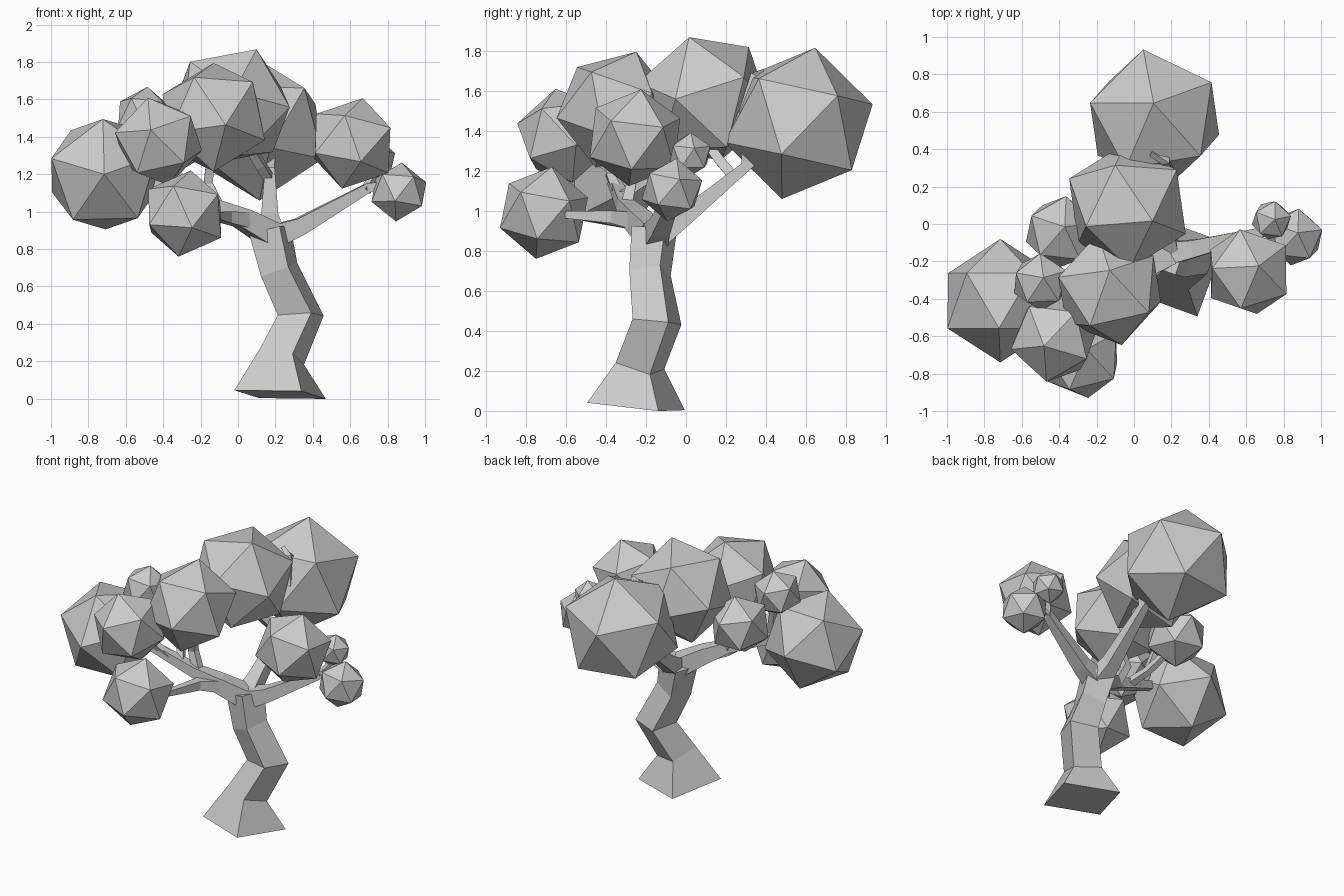
import bpy, bmesh
from math import cos, sin, tau, radians
from mathutils import Vector, Matrix

if "Cube" in bpy.data.objects:
    bpy.data.objects.remove(bpy.data.objects["Cube"])


def make_object(name, bm):
    bmesh.ops.recalc_face_normals(bm, faces=bm.faces)
    me = bpy.data.meshes.new(name)
    bm.to_mesh(me)
    bm.free()
    ob = bpy.data.objects.new(name, me)
    bpy.context.collection.objects.link(ob)
    return ob


def tube(name, path, ref, turn=0.0, sides=4):
    """Square limb along (x, y, z, radius) points."""
    bm = bmesh.new()
    pts = [Vector(p[:3]) for p in path]
    rings = []
    for i, p in enumerate(pts):
        t = (pts[min(i + 1, len(pts) - 1)] - pts[max(i - 1, 0)]).normalized()
        u = Vector(ref)
        u = (u - t * u.dot(t)).normalized()
        v = t.cross(u)
        r = path[i][3]
        angles = [turn + tau * k / sides for k in range(sides)]
        rings.append([bm.verts.new(p + (u * cos(a) + v * sin(a)) * r) for a in angles])
    for lo, hi in zip(rings, rings[1:]):
        for k in range(sides):
            n = (k + 1) % sides
            bm.faces.new((lo[k], lo[n], hi[n], hi[k]))
    bm.faces.new(rings[0][::-1])
    bm.faces.new(rings[-1])
    return make_object(name, bm)


def frame(a, b):
    """Orthonormal basis from a corner direction and a neighbouring corner."""
    a = Vector(a).normalized()
    b = Vector(b)
    b = (b - a * b.dot(a)).normalized()
    return Matrix((a, b, a.cross(b))).transposed()


def leaf_clump(name, centre, r, a, b):
    """Icosahedron turned so two neighbouring corners point along a and b."""
    bm = bmesh.new()
    bmesh.ops.create_icosphere(bm, subdivisions=1, radius=r)
    bm.verts.ensure_lookup_table()
    v0 = bm.verts[0]
    v1 = v0.link_edges[0].other_vert(v0)
    rot = frame(a, b) @ frame(v0.co, v1.co).transposed()
    bmesh.ops.transform(bm, matrix=Matrix.Translation(centre) @ rot.to_4x4(), verts=bm.verts)
    return make_object(name, bm)


# Crooked trunk with a flared square foot
tube("trunk", [(.225, -.25, .022, .27), (.235, -.23, .225, .135), (.335, -.145, .445, .135),
               (.22, -.18, .69, .115), (.17, -.16, .90, .125)], (cos(radians(25)), sin(radians(25)), 0))

# Main limbs
UP, SIDE, Q = (0, 0, 1), (1, 0, 0), tau / 8
tube("right_branch", [(.17, -.16, .86, .09), (.33, -.13, .92, .065), (.70, -.04, 1.13, .035),
                      (.80, -.05, 1.14, .03)], UP, Q)
tube("right_upper_twig", [(.68, -.05, 1.11, .03), (.72, -.01, 1.18, .025), (.72, .02, 1.28, .02)], UP, Q)
tube("back_branch", [(.18, -.16, .86, .09), (.17, -.03, .95, .065), (.17, .31, 1.23, .035),
                     (.15, .42, 1.32, .03)], SIDE, Q)
tube("back_inner_twig", [(.17, .24, 1.17, .035), (.12, .17, 1.25, .035), (.05, .09, 1.36, .03)], SIDE, Q)
tube("back_tip_twig", [(.17, .30, 1.22, .03), (.20, .29, 1.5, .035), (.17, .34, 1.67, .03),
                       (.09, .38, 1.69, .02)], SIDE, Q)
tube("left_branch", [(.17, -.17, .88, .09), (.03, -.25, .96, .075), (-.12, -.31, 1.03, .05),
                     (-.48, -.37, 1.17, .035)], UP, Q)
tube("front_branch", [(.06, -.24, .95, .06), (-.06, -.36, .97, .045), (-.13, -.60, .98, .025)], UP, Q)
tube("centre_twig", [(-.10, -.30, 1.02, .04), (-.16, -.27, 1.15, .035), (-.14, -.32, 1.34, .03)], SIDE, Q)
tube("left_upper_twig", [(-.30, -.34, 1.10, .035), (-.40, -.38, 1.18, .03), (-.46, -.33, 1.42, .025)], SIDE, Q)
tube("left_back_twig", [(-.22, -.33, 1.07, .035), (-.29, -.22, 1.14, .03), (-.36, -.08, 1.26, .025)], SIDE, Q)

# Foliage: centre, radius, two neighbouring corner directions
A, B = (.1, .15, 1), (.5, -.75, .4)
clumps = [
    ("left", (-.715, -.41, 1.2), .33, (0, -1, 0), (-.285, -.165, .085)),
    ("front_left", (-.425, -.61, 1.375), .245, (-.053, -.04, .22), (.144, -.1, .14)),
    ("front_low", (-.285, -.71, .99), .236, (.033, .04, .232), (-.05, -.155, .172)),
    ("centre", (-.13, -.35, 1.505), .307, (0, .1, .285), (.255, .19, .07)),
    ("top", (-.035, .095, 1.56), .345, (.135, -.08, .31), (.268, .205, .1)),
    ("back", (.11, .5625, 1.437), .387, (-.005, .083, .377), (.305, .195, .137)),
    ("right", (.612, -.255, 1.365), .25, (.055, .03, .24), (-.05, .245, .1)),
    ("right_low", (.86, -.07, 1.105), .16, A, B),
    ("right_small", (.735, .02, 1.28), .112, B, A),
    ("left_small", (-.5, -.31, 1.51), .16, A, (0, 1, .4)),
    ("left_back", (-.39, -.045, 1.36), .205, A, B),
]
for part, centre, r, a, b in clumps:
    leaf_clump(part + "_leaf_clump", centre, r, a, b)
